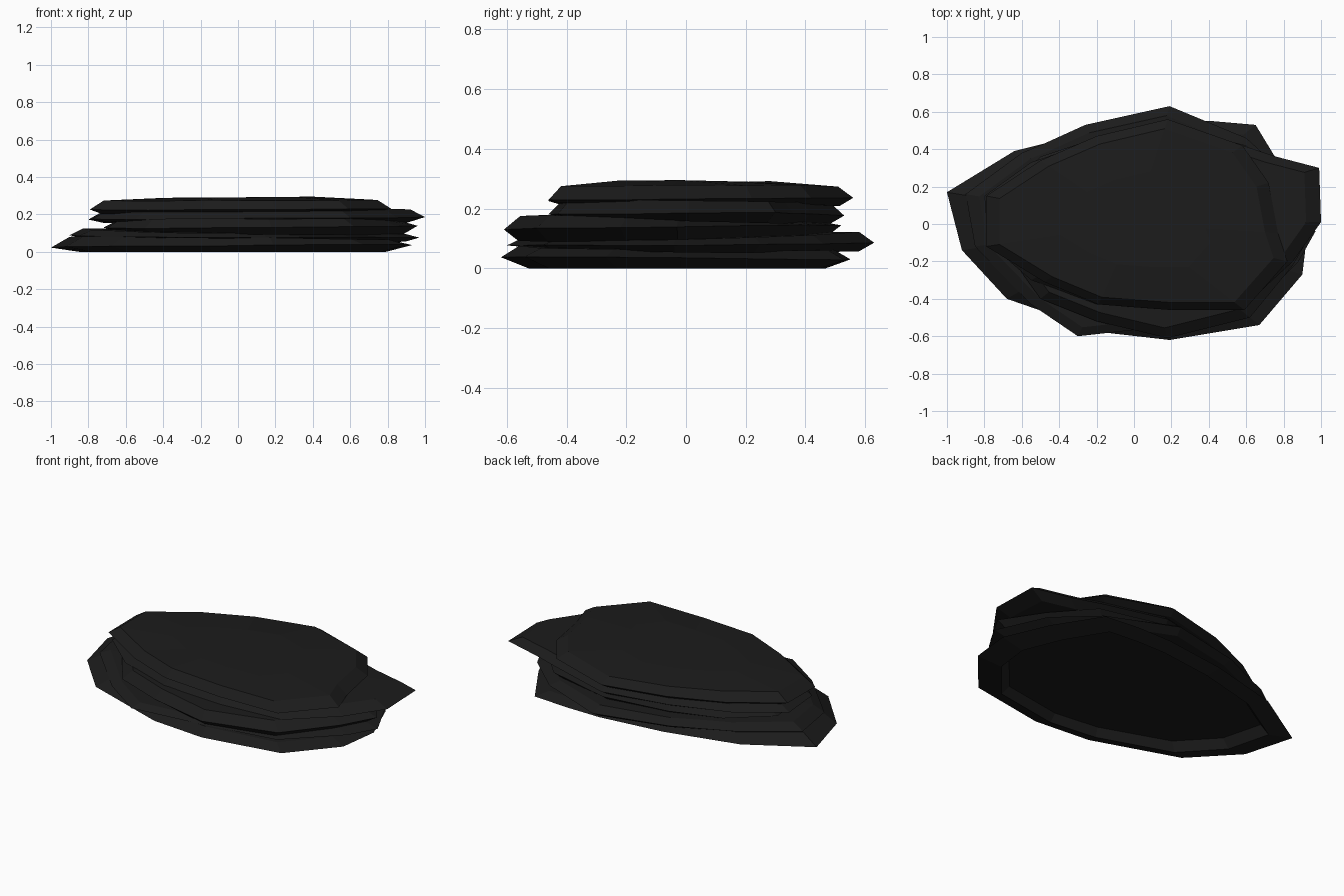
import bpy, bmesh, random

cube = bpy.data.objects.get("Cube")
if cube:
    bpy.data.objects.remove(cube, do_unlink=True)

random.seed(4)
slate = bpy.data.materials.new("dark_slate")
slate.use_nodes = True
colour = (0.0113, 0.0113, 0.0113, 1)
slate.diffuse_color = colour
slate.node_tree.nodes["Principled BSDF"].inputs["Base Color"].default_value = colour


def slab(name, outline, low, rim, high, under, over, crown, hollow=0):
    """Flat stone with a sharp rim; each level is a slightly tilted plane (z, x slope, y slope)."""
    bm = bmesh.new()

    def ring(plane, scale, lift, wobble):
        verts = []
        for x, y in outline:
            px, py = x * scale, y * scale
            z = plane[0] + plane[1] * px + plane[2] * py + lift
            verts.append(bm.verts.new((px, py, z + random.uniform(-wobble, wobble))))
        return verts

    rings = [ring(low, under, 0, 0), ring(rim, 1, 0, .003),
             ring(high, over, 0, .003), ring(high, .5, crown, .003)]
    # Hollowed underside, so the stone rests on its edge
    if hollow:
        rings.insert(0, ring(low, under - .05, hollow, .002))
    count = len(outline)
    for a, b in zip(rings, rings[1:]):
        for i in range(count):
            j = (i + 1) % count
            bm.faces.new((a[i], a[j], b[j], b[i]))
    bm.faces.new(rings[0])
    bm.faces.new(rings[-1])
    bmesh.ops.recalc_face_normals(bm, faces=bm.faces)
    mesh = bpy.data.meshes.new(name)
    bm.to_mesh(mesh)
    bm.free()
    mesh.materials.append(slate)
    bpy.context.collection.objects.link(bpy.data.objects.new(name, mesh))


# Broken outlines, each starting at the -x end and running along the back
base = [(-1, .17), (-.64, .39), (-.2, .5), (.2, .55), (.42, .55), (.65, .53), (.82, .25), (.93, -.02),
        (.9, -.27), (.67, -.54), (.19, -.62), (-.16, -.58), (-.68, -.4), (-.92, -.14)]
second = [(-.9, .16), (-.6, .38), (-.48, .43), (-.26, .53), (.19, .63), (.6, .46), (.83, .25),
          (.97, -.04), (.88, -.2), (.6, -.48), (.15, -.55), (-.3, -.6), (-.55, -.43), (-.85, -.12)]
third = [(-.72, .15), (-.5, .36), (-.2, .46), (.2, .52), (.6, .42), (.8, .2), (.96, -.03),
         (.85, -.22), (.62, -.5), (.18, -.61), (-.2, -.52), (-.5, -.4), (-.7, -.12)]
fourth = [(-.8, .15), (-.55, .33), (-.2, .45), (.2, .53), (.58, .42), (.76, .36), (.99, .3),
          (1, .01), (.85, -.2), (.6, -.43), (.2, -.46), (-.2, -.43), (-.55, -.3), (-.78, -.1)]
top = [(-.79, .15), (-.5, .34), (-.2, .47), (.18, .56), (.58, .42), (.72, .22), (.77, -.05),
       (.82, -.2), (.59, -.46), (.2, -.46), (-.19, -.43), (-.48, -.31), (-.79, -.12)]

slab("base_slab", base, (0, 0, 0), (.03, .005, -.006), (.07, -.013, -.01), .85, .9, .005, hollow=.05)
slab("second_slab", second, (.065, -.013, -.01), (.083, -.005, .008), (.11, -.012, .02), .92, .92, .005)
slab("third_slab", third, (.105, -.012, .02), (.134, .008, .013), (.164, 0, -.025), .92, .91, .008)
slab("fourth_slab", fourth, (.158, 0, -.025), (.178, .007, 0), (.216, .012, -.005), .9, .92, .004)
slab("top_slab", top, (.21, .012, -.005), (.228, .005, .008), (.275, .005, 0), .92, .91, .016)
